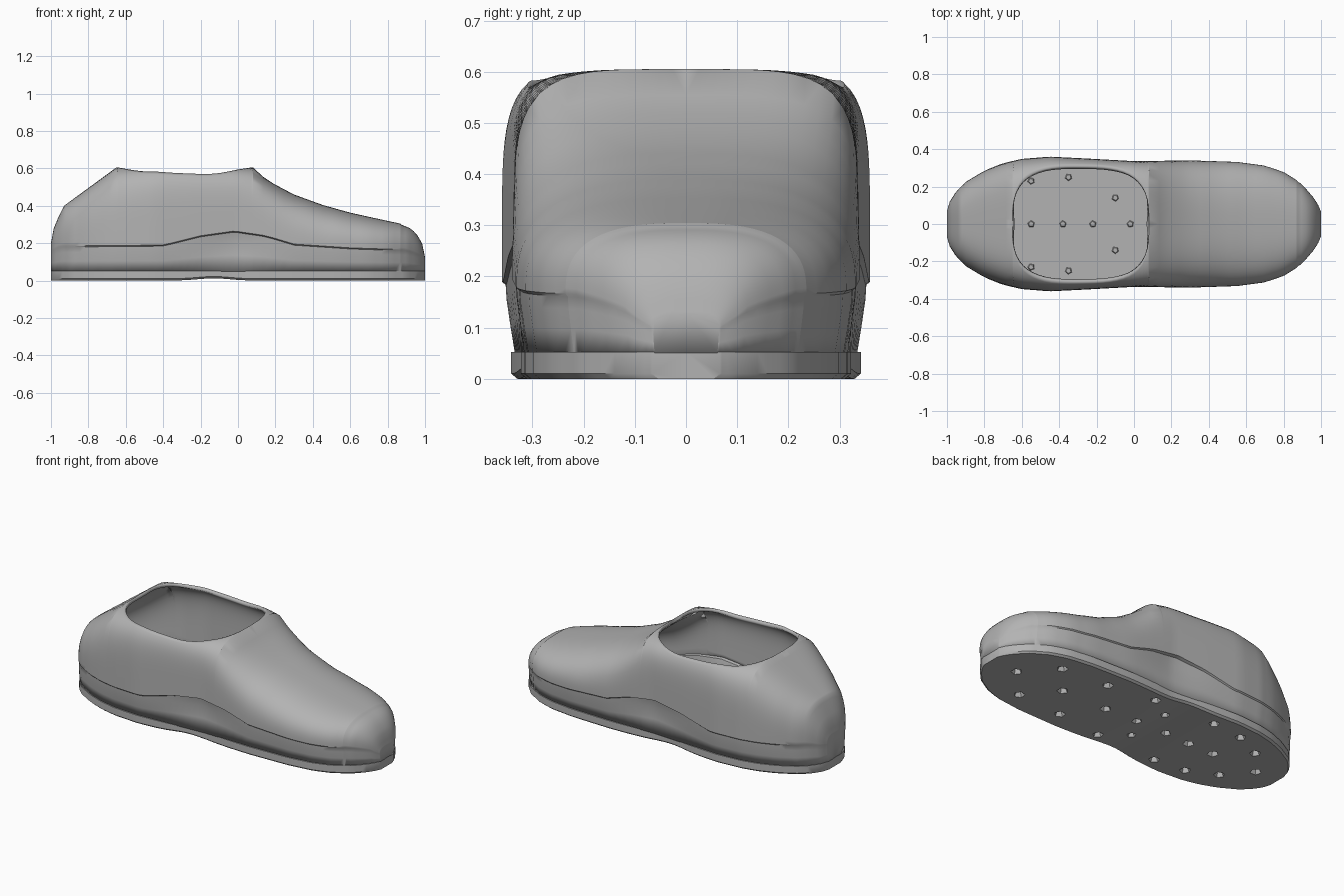
import bpy, bmesh, math
from mathutils import Matrix

cube = bpy.data.objects.get("Cube")
if cube:
    bpy.data.objects.remove(cube, do_unlink=True)

grey = bpy.data.materials.new("plain grey")
grey.use_nodes = True
COLOUR = (0.45, 0.45, 0.45, 1)
grey.diffuse_color = COLOUR
grey.node_tree.nodes["Principled BSDF"].inputs["Base Color"].default_value = COLOUR

# Guide curves along the length: (x, value)
WIDTH = [(-1, .07), (-.985, .12), (-.95, .175), (-.9, .225), (-.8, .285), (-.7, .325), (-.6, .348),
         (-.45, .36), (-.25, .35), (0, .336), (.3, .34), (.55, .332), (.7, .312), (.8, .278),
         (.9, .215), (.96, .145), (.985, .105), (1, .07)]
HEIGHT = [(-1, .2), (-.985, .28), (-.96, .34), (-.93, .4), (-.65, .605), (-.45, .615), (-.25, .615),
          (.08, .605), (.14, .55), (.2, .512), (.3, .46), (.45, .405), (.6, .363), (.75, .33),
          (.88, .302), (.93, .28), (.965, .24), (.985, .2), (1, .13)]
SEAM = [(-1, .16), (-.95, .185), (-.4, .19), (-.2, .24), (-.02, .265), (.15, .24), (.3, .195),
        (.6, .175), (.9, .165), (.97, .14), (1, .1)]
BOXINESS = [(-1, 3), (-.93, 3), (-.65, 4.5), (-.4, 6), (0, 5.5), (.08, 4.5), (.25, 3.2), (.45, 2.7),
            (1, 2.7)]
OPEN_MID, OPEN_HALF, OPEN_WIDTH = -.285, .365, .31


def along(curve, x):
    for (x0, v0), (x1, v1) in zip(curve, curve[1:]):
        if x <= x1:
            return v0 + (v1 - v0) * (x - x0) / (x1 - x0)
    return curve[-1][1]


def stations():
    opening = [OPEN_MID - OPEN_HALF * math.cos(math.pi * i / 28) for i in range(29)]
    back, front = opening[0], opening[-1]
    xs = set(opening)
    for i in range(16):
        ease = 1 - math.cos(math.pi / 2 * i / 16)
        xs.add(-1 + (back + 1) * ease)
    for i in range(26):
        ease = math.sin(math.pi / 2 * (i + 1) / 26)
        xs.add(front + (1 - front) * ease)
    return sorted(xs | {-.93, .868, .876})


def loft(name, section):
    """Skin the half sections from heel to toe, cap both ends and mirror across the middle."""
    bm = bmesh.new()
    rows = [[bm.verts.new((x, -y, z)) for y, z in section(x)] for x in stations()]
    for a, b in zip(rows, rows[1:]):
        for j in range(len(a) - 1):
            bm.faces.new((a[j], b[j], b[j + 1], a[j + 1]))
    for row, flip in ((rows[0], False), (rows[-1], True)):
        ring = list(row)
        if ring[0].co.y < -.001:
            ring.append(bm.verts.new((ring[0].co.x, 0, ring[0].co.z)))
        bm.faces.new(ring[::-1] if flip else ring)
    obj = finish(name, bm)
    mirror = obj.modifiers.new("Mirror", 'MIRROR')
    mirror.use_axis = (False, True, False)
    return obj


def finish(name, bm):
    mesh = bpy.data.meshes.new(name)
    bm.to_mesh(mesh)
    bm.free()
    mesh.materials.append(grey)
    obj = bpy.data.objects.new(name, mesh)
    bpy.context.collection.objects.link(obj)
    return obj


def smooth(obj, degrees):
    bpy.ops.object.select_all(action='DESELECT')
    obj.select_set(True)
    bpy.context.view_layer.objects.active = obj
    bpy.ops.object.shade_smooth_by_angle(angle=math.radians(degrees))


def arch_bump(x, middle, spread):
    return math.exp(-((x - middle) / spread) ** 2)


def upper_section(x):
    w, h, c, n = (along(g, x) for g in (WIDTH, HEIGHT, SEAM, BOXINESS))
    if x > .87:  # shallow step round the toe cap
        w, h = w - .004, h - .005
    recess = .022 * arch_bump(x, -.02, .17)
    points = [(w * .93, .05), (w * .955 - recess * .6, .05 + (c - .05) * .4),
              (w * .975 - recess, .05 + (c - .05) * .75), (w * .98 - recess * .6, c - .006)]
    # boxy arch, cut short where the foot opening is
    u = min(1, abs(x - OPEN_MID) / OPEN_HALF)
    r = OPEN_WIDTH * (1 - u ** 3) ** (1 / 3) / w
    end = math.atan2((1 - r ** n) ** (1 / n), r)
    for i in range(21):
        a = end * i / 20
        cs, sn = max(0, math.cos(a)), math.sin(a)
        rho = (cs ** n + sn ** n) ** (1 / n)
        y = 0 if r == 0 and i == 20 else w * cs / rho
        points.append((y, c + (h - c) * sn / rho))
    return points


def sole_section(x):
    w = along(WIDTH, x) * .95 - .012 * arch_bump(x, -.05, .18)
    lift = .012 * arch_bump(x, -.13, .12)
    return [(0, lift), (w - .012, lift), (w, lift + .01), (w, .052), (0, .052)]


# Upper shell with its foot opening
upper = loft("upper", upper_section)
shell = upper.modifiers.new("Thickness", 'SOLIDIFY')
shell.thickness = .02
shell.offset = -1
smooth(upper, 35)

# Sole
sole = loft("sole", sole_section)
smooth(sole, 35)

# Pits in the underside, and matching pegs standing on the inner floor
centre_line = [-.85, -.55, -.38, -.22, -.02, .2, .5, .82]
pairs = [(-.72, .15), (-.55, .23), (-.35, .25), (-.1, .14), (.05, .24), (.35, .2), (.65, .18)]
spots = [(x, 0) for x in centre_line] + [(x, s * y) for x, y in pairs for s in (-1, 1)]


def cones(name, z, wide, narrow, depth):
    bm = bmesh.new()
    for i, (x, y) in enumerate(spots):
        place = Matrix.Translation((x, y, z)) @ Matrix.Rotation(i * 1.3, 4, 'Z')
        bmesh.ops.create_cone(bm, cap_ends=True, segments=5, radius1=wide, radius2=narrow,
                              depth=depth, matrix=place)
    return finish(name, bm)


pits = cones("pit_cutter", .015, .038, .012, .06)
pits.hide_render = True
pits.hide_viewport = True
cut = sole.modifiers.new("Pits", 'BOOLEAN')
cut.operation = 'DIFFERENCE'
cut.solver = 'EXACT'
cut.object = pits
cones("floor_pegs", .054, .022, .014, .012)
